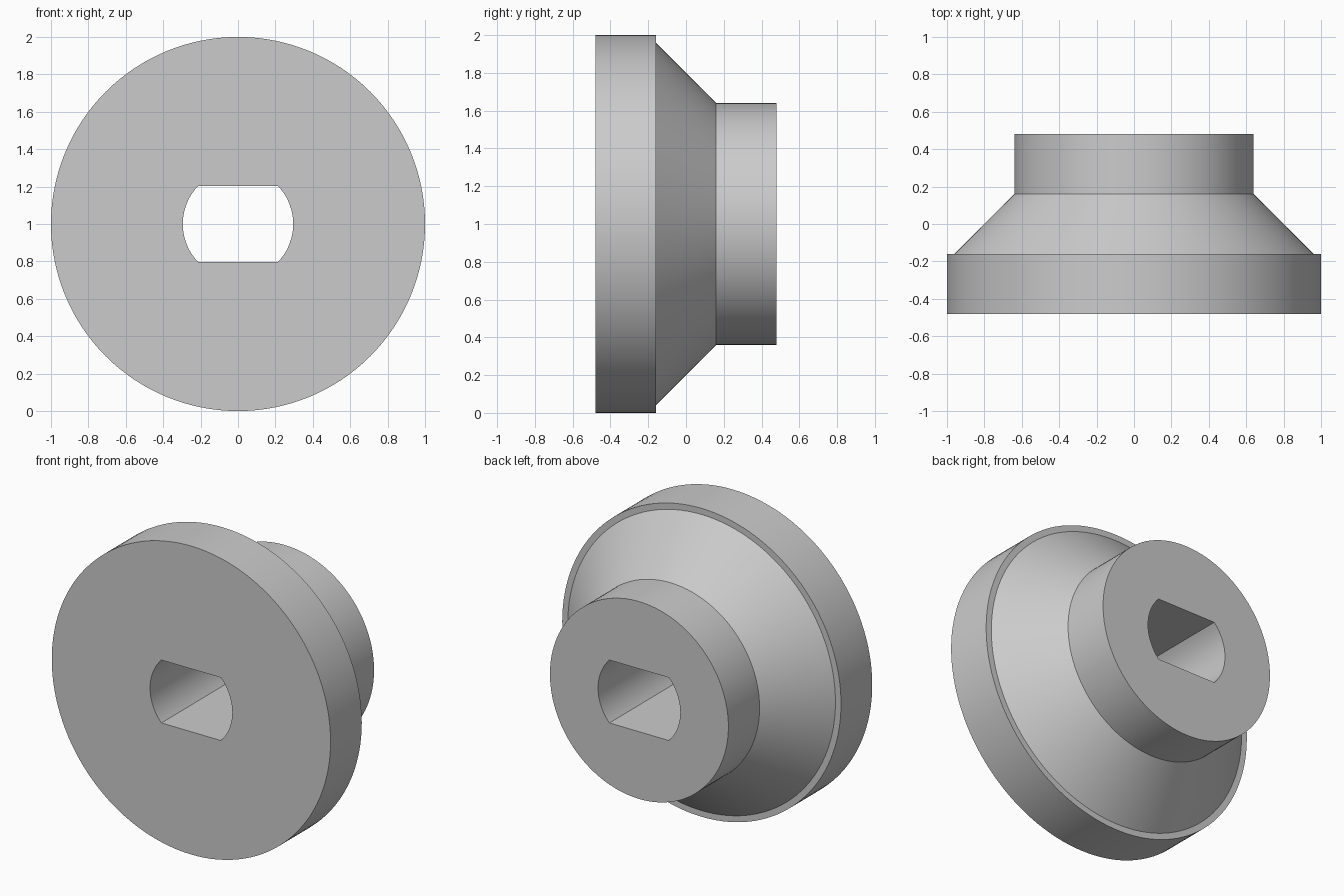
import bpy
import bmesh
import math

if "Cube" in bpy.data.objects:
    bpy.data.objects.remove(bpy.data.objects["Cube"], do_unlink=True)

CENTRE_Z = 1.0
SEGMENTS = 128

# Single grey material
grey = bpy.data.materials.new("plain grey")
grey.use_nodes = True
grey.diffuse_color = (0.6, 0.6, 0.6, 1)
grey.node_tree.nodes["Principled BSDF"].inputs["Base Color"].default_value = (0.6, 0.6, 0.6, 1)


def make_object(name, bm):
    bmesh.ops.recalc_face_normals(bm, faces=bm.faces)
    mesh = bpy.data.meshes.new(name)
    bm.to_mesh(mesh)
    bm.free()
    mesh.materials.append(grey)
    obj = bpy.data.objects.new(name, mesh)
    bpy.context.collection.objects.link(obj)
    return obj


def loft(name, loops):
    """Bridge successive closed loops of points and cap both ends."""
    bm = bmesh.new()
    rings = [[bm.verts.new(p) for p in loop] for loop in loops]
    for a, b in zip(rings, rings[1:]):
        for i in range(len(a)):
            j = (i + 1) % len(a)
            bm.faces.new((a[i], a[j], b[j], b[i]))
    bm.faces.new(rings[0])
    bm.faces.new(rings[-1])
    return make_object(name, bm)


def circle(radius, y):
    angles = [2 * math.pi * i / SEGMENTS for i in range(SEGMENTS)]
    return [(radius * math.cos(a), y, CENTRE_Z + radius * math.sin(a)) for a in angles]


def flatted_bore(radius, half_height, y):
    """Circle cut by parallel flats above and below."""
    limit = math.asin(half_height / radius)
    steps = 24
    arc = [-limit + 2 * limit * i / steps for i in range(steps + 1)]
    angles = arc + [a + math.pi for a in arc]
    return [(radius * math.cos(a), y, CENTRE_Z + radius * math.sin(a)) for a in angles]


# Flange, narrow step, cone and hub as one turned body
profile = [(1.0, -0.48), (1.0, -0.16), (0.96, -0.16), (0.64, 0.16), (0.64, 0.48)]
body = loft("flanged_hub", [circle(r, y) for r, y in profile])

# Through bore with two flats
cutter = loft("bore_cutter", [flatted_bore(0.295, 0.204, y) for y in (-0.7, 0.7)])
cutter.hide_render = True
cut = body.modifiers.new("bore", "BOOLEAN")
cut.operation = "DIFFERENCE"
cut.solver = "EXACT"
cut.object = cutter

bpy.ops.object.select_all(action="DESELECT")
body.select_set(True)
bpy.context.view_layer.objects.active = body
bpy.ops.object.modifier_apply(modifier=cut.name)
bpy.data.objects.remove(cutter, do_unlink=True)

# Smooth round walls, crisp rims
bpy.ops.object.shade_smooth_by_angle(angle=math.radians(30))
